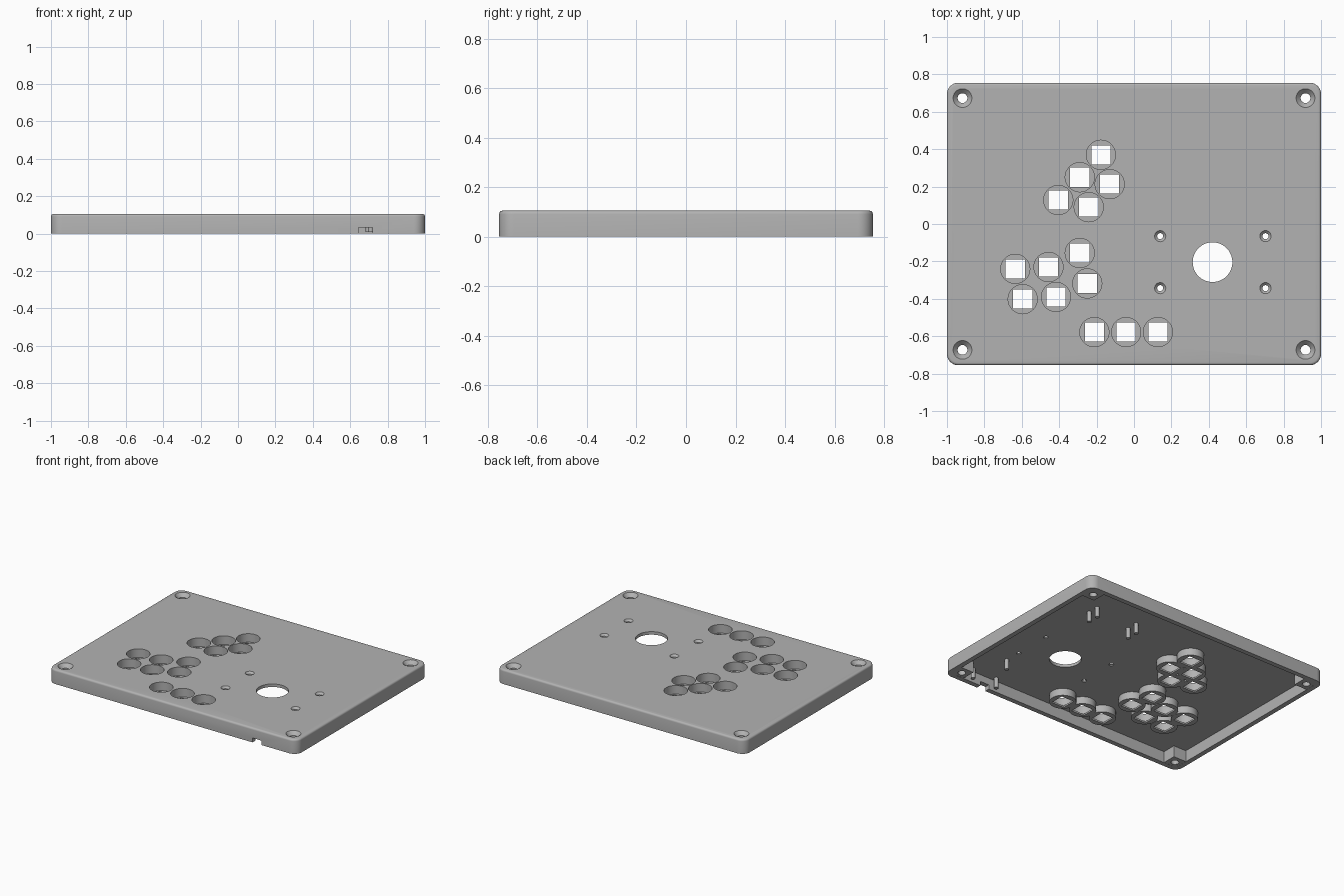
import bpy, bmesh, math
from mathutils import Matrix

cube = bpy.data.objects.get("Cube")
if cube:
    bpy.data.objects.remove(cube, do_unlink=True)

HX, HY, TOP = 1.0, 0.755, 0.105      # outer half sizes and height
WALL, PLATE = 0.035, 0.083           # wall thickness, underside of the top plate

grey = bpy.data.materials.new("plain grey")
grey.use_nodes = True
grey.diffuse_color = (0.45, 0.45, 0.45, 1)
grey.node_tree.nodes["Principled BSDF"].inputs["Base Color"].default_value = (0.45, 0.45, 0.45, 1)


def to_object(name, bm):
    bmesh.ops.recalc_face_normals(bm, faces=bm.faces)
    mesh = bpy.data.meshes.new(name)
    bm.to_mesh(mesh)
    bm.free()
    mesh.materials.append(grey)
    obj = bpy.data.objects.new(name, mesh)
    bpy.context.collection.objects.link(obj)
    return obj


def rounded_slab(name, hx, hy, radius, z0, z1, fillet=0):
    bm = bmesh.new()
    verts = []
    for quarter, (sx, sy) in enumerate([(1, 1), (-1, 1), (-1, -1), (1, -1)]):
        for i in range(9):
            a = math.radians(90 * quarter + 90 * i / 8)
            verts.append(bm.verts.new((sx * (hx - radius) + radius * math.cos(a),
                                       sy * (hy - radius) + radius * math.sin(a), z0)))
    face = bm.faces.new(verts)
    ext = bmesh.ops.extrude_face_region(bm, geom=[face])["geom"]
    top = [g for g in ext if isinstance(g, bmesh.types.BMVert)]
    bmesh.ops.translate(bm, verts=top, vec=(0, 0, z1 - z0))
    if fillet:
        rim = [e for e in bm.edges if all(v in top for v in e.verts)]
        bmesh.ops.bevel(bm, geom=rim, offset=fillet, segments=4, profile=0.5, affect='EDGES')
    return to_object(name, bm)


def add_round(bm, x, y, r0, r1, z0, z1, sides=48):
    bmesh.ops.create_cone(bm, cap_ends=True, segments=sides, radius1=r0, radius2=r1,
                          depth=z1 - z0, matrix=Matrix.Translation((x, y, (z0 + z1) / 2)))


def add_box(bm, x0, x1, y0, y1, z0, z1):
    place = Matrix.Translation(((x0 + x1) / 2, (y0 + y1) / 2, (z0 + z1) / 2))
    size = Matrix.Diagonal((abs(x1 - x0), abs(y1 - y0), z1 - z0, 1))
    bmesh.ops.create_cube(bm, size=1, matrix=place @ size)


def combine(target, tool, operation):
    tool.hide_render = True
    mod = target.modifiers.new(tool.name, 'BOOLEAN')
    mod.operation, mod.object = operation, tool
    mod.solver, mod.use_self = 'EXACT', True
    bpy.context.view_layer.objects.active = target
    bpy.ops.object.modifier_apply(modifier=mod.name)
    bpy.data.objects.remove(tool, do_unlink=True)


# Layout of the buttons, screws and pegs
buttons = [(-.177, .37), (-.29, .25), (-.13, .213), (-.405, .128), (-.242, .09),
           (-.29, -.155), (-.457, -.23), (-.635, -.24), (-.595, -.402), (-.417, -.39),
           (-.25, -.318), (-.212, -.578), (-.042, -.578), (.128, -.578)]
corners = [(sx * .917, sy * .673) for sx in (-1, 1) for sy in (-1, 1)]
small_screws = [(x, y) for x in (.14, .703) for y in (-.065, -.343)]
pegs = [(x, y) for x in (.362, .697) for y in (.372, .453)]
pegs += [(.71, -.459), (.806, -.69), (.606, -.69)]

# Open-bottomed case
case = rounded_slab("case_top", HX, HY, .06, 0, TOP, fillet=.014)
combine(case, rounded_slab("cavity", HX - WALL, HY - WALL, .03, -.1, PLATE), 'DIFFERENCE')

# Corner screw blocks, button cups and locating pegs under the plate
bm = bmesh.new()
for x, y in corners:
    sx, sy = math.copysign(1, x), math.copysign(1, y)
    add_box(bm, x - sx * .054, sx * .975, y - sy * .054, sy * .73, .001, PLATE + .008)
for x, y in buttons:
    add_round(bm, x, y, .089, .089, .031, PLATE + .008)
for x, y in pegs:
    add_round(bm, x, y, .015, .015, .008, PLATE + .008, 24)
combine(case, to_object("underside_supports", bm), 'UNION')

# Button pockets and countersinks
bm = bmesh.new()
for x, y in buttons:
    add_round(bm, x, y, .078, .078, .043, .2)
for x, y in corners:
    add_round(bm, x, y, .024, .052, .077, .107)
for x, y in small_screws:
    add_round(bm, x, y, .014, .032, .089, .107, 32)
combine(case, to_object("pockets", bm), 'DIFFERENCE')

# Through holes, stick opening and cable slot in the front wall
bm = bmesh.new()
for x, y in buttons:
    add_box(bm, x - .051, x + .051, y - .051, y + .051, -.1, .2)
for x, y in corners:
    add_round(bm, x, y, .026, .026, -.1, .2)
for x, y in small_screws:
    add_round(bm, x, y, .016, .016, -.1, .2, 32)
add_round(bm, .42, -.204, .106, .106, -.1, .2, 64)
add_box(bm, .645, .718, -.9, -HY + WALL + .01, -.1, .032)
combine(case, to_object("through_holes", bm), 'DIFFERENCE')

# Smooth curves with sharp edges
bpy.ops.object.select_all(action='DESELECT')
case.select_set(True)
bpy.context.view_layer.objects.active = case
bpy.ops.object.shade_smooth_by_angle(angle=math.radians(30))
